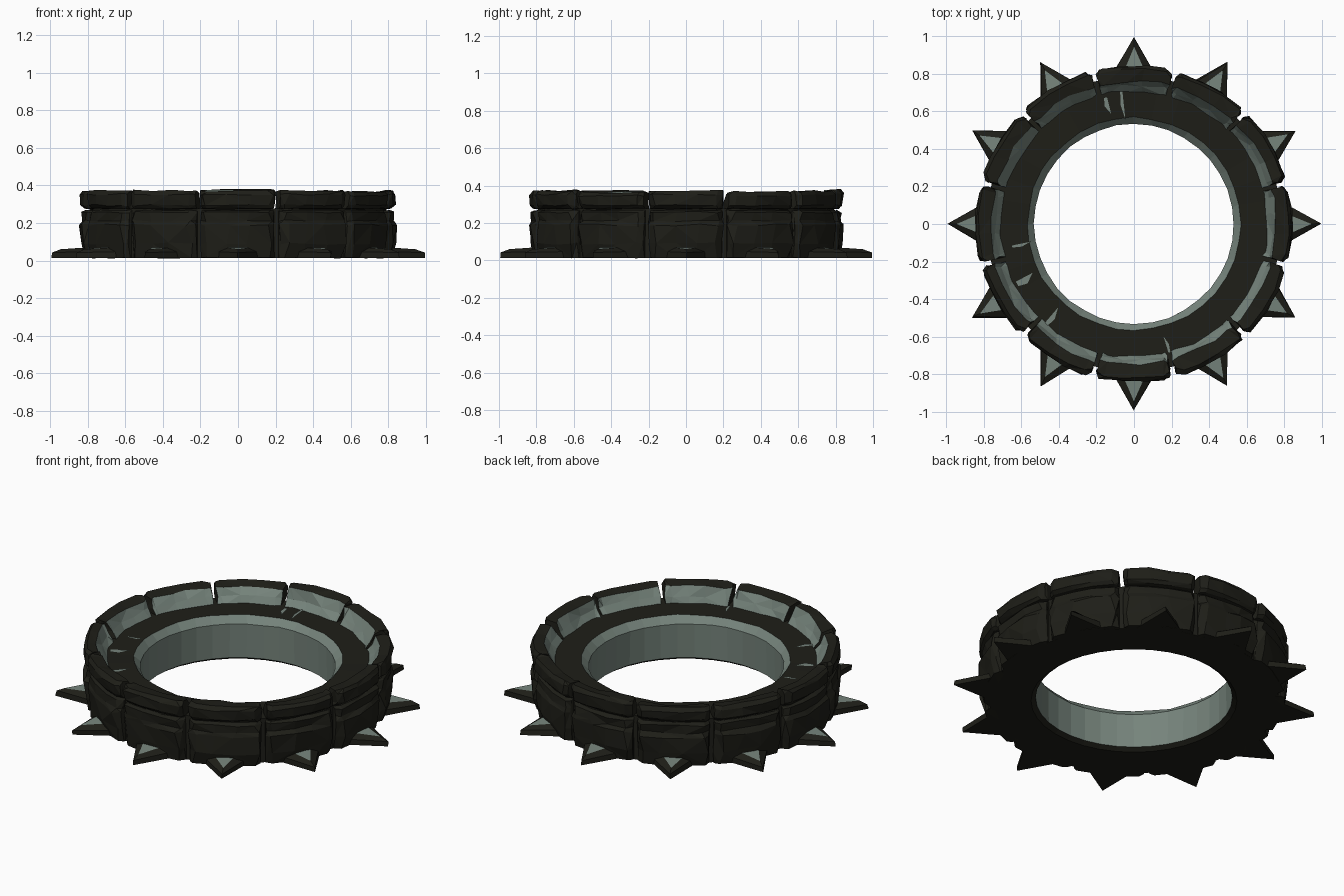
import bpy, bmesh, random
from math import sin, cos, radians
from mathutils import Vector

if "Cube" in bpy.data.objects:
    bpy.data.objects.remove(bpy.data.objects["Cube"])

random.seed(11)

def material(name, rgb):
    m = bpy.data.materials.new(name)
    m.diffuse_color = (*rgb, 1)
    m.use_nodes = True
    m.node_tree.nodes["Principled BSDF"].inputs["Base Color"].default_value = m.diffuse_color
    return m

DARK = material("dark_stone", (0.013, 0.013, 0.009))
PALE = material("worn_green_stone", (0.18, 0.23, 0.20))
BASE, LEDGE = 0.014, 0.277

def finish(bm, name):
    bmesh.ops.recalc_face_normals(bm, faces=bm.faces)
    me = bpy.data.meshes.new(name)
    bm.to_mesh(me)
    bm.free()
    me.materials.append(DARK)
    me.materials.append(PALE)
    ob = bpy.data.objects.new(name, me)
    bpy.context.collection.objects.link(ob)
    return ob

def polar(r, deg, z):
    return Vector((r * cos(radians(deg)), r * sin(radians(deg)), z))

def sweep(name, profile, angles, pale, closed=False, end_inset=0.0):
    """Sweep (radius, z, roughness) points around z; 'pale' edges use the worn colour."""
    bm = bmesh.new()
    rows = []
    last = len(angles) - 1
    for i, a in enumerate(angles):
        at_end = not closed and i in (0, last)
        row = []
        for r, z, j in profile:
            rr = r + random.uniform(-j, j)
            zz = z + random.uniform(-j, j) * 0.7
            if at_end and r > 0.8:
                rr -= end_inset
            twist = random.uniform(-j, j) * (60 if at_end else 150)
            row.append(bm.verts.new(polar(rr, a + twist, zz)))
        rows.append(row)
    n = len(profile)
    for i in range(len(rows) if closed else last):
        p, q = rows[i], rows[(i + 1) % len(rows)]
        for k in range(n):
            f = bm.faces.new((p[k], q[k], q[(k + 1) % n], p[(k + 1) % n]))
            f.material_index = 1 if k in pale else 0
    if not closed:
        bm.faces.new(rows[0])
        bm.faces.new(rows[-1])
        # chiselled triangular facets
        bmesh.ops.triangulate(bm, faces=bm.faces[:])
    return finish(bm, name)

# Solid core ring with the worn inner wall and chamfered lip
core = [(0.56, BASE, 0), (0.535, 0.032, 0), (0.532, 0.235, 0.003), (0.568, LEDGE - 0.003, 0.005),
        (0.79, LEDGE, 0), (0.79, BASE, 0)]
sweep("core_ring", core, [i * 10 for i in range(36)], {1, 2}, closed=True)

# Lower wall course profile with a mid crack
lower = [(0.76, BASE, 0), (0.76, 0.255, 0), (0.81, 0.268, 0.004), (0.83, 0.258, 0.007),
         (0.828, 0.212, 0.007), (0.842, 0.19, 0.009), (0.836, 0.09, 0.01), (0.82, BASE, 0.004)]
steps = (-14, -12, -4, 4, 12, 14)

for k in range(12):
    a = k * 30
    sweep(f"wall_block_{k}", lower, [a + s for s in steps], set(), end_inset=0.025)

    # Rim stone: sloping worn inner face, broken top of varying height
    top = random.uniform(0.364, 0.38)
    lip = random.uniform(0.75, 0.77)
    rim = [(0.703, LEDGE - 0.01, 0.008), (lip - 0.024, LEDGE + 0.035, 0.008),
           (lip, top - 0.008, 0.01), (0.825, top, 0.008), (0.842, top - 0.02, 0.007),
           (0.838, 0.295, 0.006), (0.82, 0.277, 0.004)]
    sweep(f"rim_stone_{k}", rim, [a + s for s in steps], {0, 1}, end_inset=0.02)

    # Spike: flat triangular stone with dark sloped sides and a worn top facet
    bm = bmesh.new()
    def tri(inner, tip, half, z0, z1):
        out = []
        for r, w, z in ((inner, -half, z1), (tip, 0, z0), (inner, half, z1)):
            d, t = polar(1, a, 0), polar(1, a + 90, 0)
            j = random.uniform(-0.004, 0.004)
            out.append(bm.verts.new(d * (r + j) + t * (w + j) + Vector((0, 0, z))))
        return out
    base = tri(0.77, 0.995, 0.128, BASE, BASE)
    edge = tri(0.77, 0.993, 0.127, 0.042, 0.048)
    worn = tri(0.77, 0.945, 0.076, 0.06, 0.072)
    bm.faces.new(base)
    for lo, hi in ((base, edge), (edge, worn)):
        for i in range(3):
            bm.faces.new((lo[i], lo[(i + 1) % 3], hi[(i + 1) % 3], hi[i]))
    bm.faces.new(worn).material_index = 1
    finish(bm, f"spike_{k}")

# Worn cracks across the flat ledge
for n, (a, r0, r1, w) in enumerate(((95, 0.56, 0.71, 1.4), (190, 0.56, 0.66, 1.4),
                                    (228, 0.60, 0.72, 2.2), (206, 0.60, 0.70, 3.2),
                                    (285, 0.62, 0.71, 1.2), (102, 0.60, 0.69, 2.0))):
    bm = bmesh.new()
    mid = (r0 + r1) / 2
    h = LEDGE + 0.003
    pts = [polar(r0, a - 0.3, h), polar(r1, a, h), polar(r1, a + w * 0.7, h),
           polar(mid, a + w, h)]
    bm.faces.new([bm.verts.new(p) for p in pts]).material_index = 1
    ob = finish(bm, f"ledge_crack_{n}")
    if ob.data.polygons[0].normal.z < 0:
        ob.data.flip_normals()
